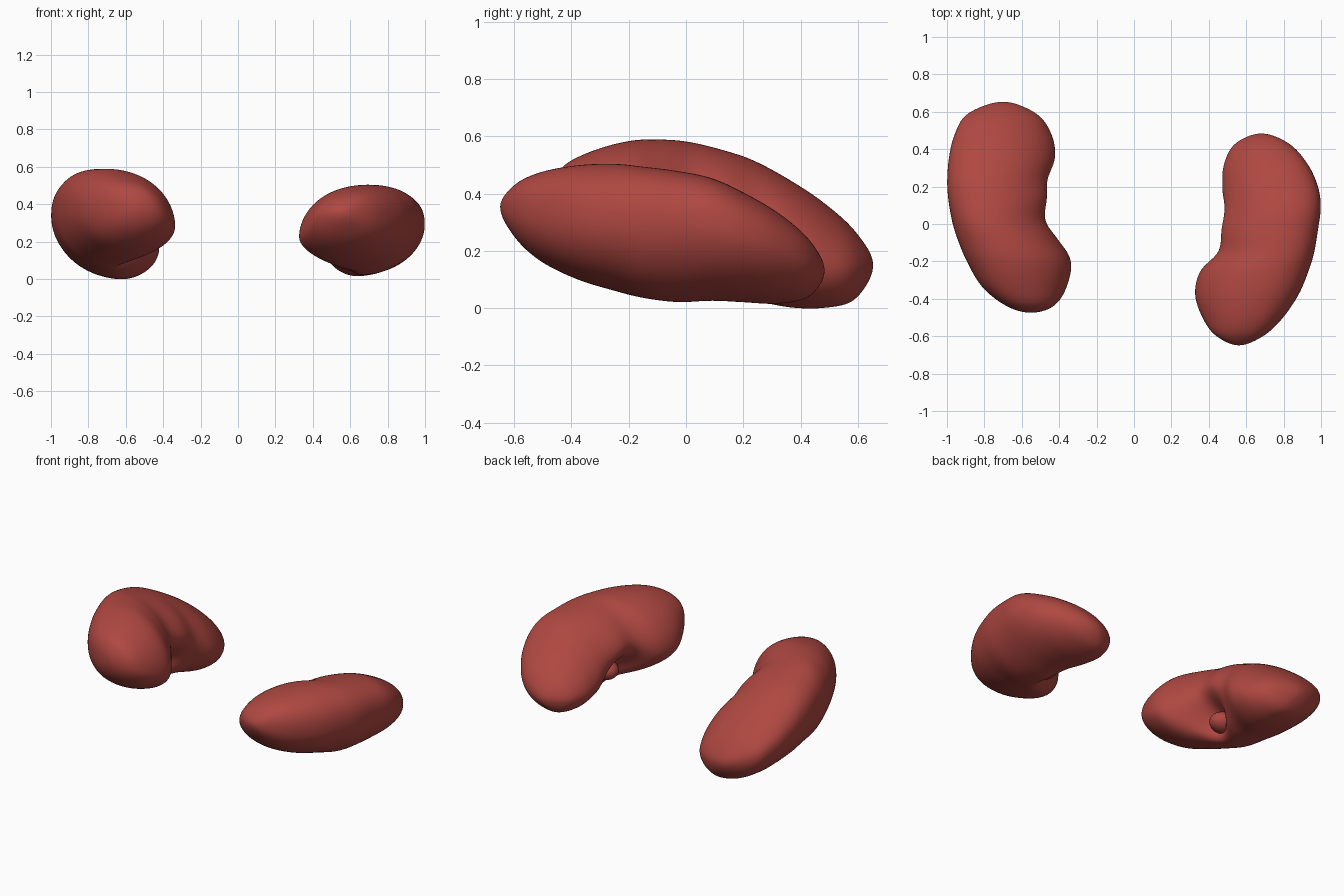
import bpy, bmesh, math
from mathutils import Vector

if "Cube" in bpy.data.objects:
    bpy.data.objects.remove(bpy.data.objects["Cube"])

mat = bpy.data.materials.new("kidney_red")
mat.diffuse_color = (0.43, 0.064, 0.053, 1)
mat.use_nodes = True
mat.node_tree.nodes["Principled BSDF"].inputs["Base Color"].default_value = mat.diffuse_color


def catmull(rows, steps):
    # smooth interpolation through all columns of the station table
    first = tuple(2 * a - b for a, b in zip(rows[0], rows[1]))
    last = tuple(2 * a - b for a, b in zip(rows[-1], rows[-2]))
    # y is mirrored past the ends, which keeps the tips round
    pts = [(rows[1][0],) + first[1:]] + list(rows) + [(rows[-2][0],) + last[1:]]
    out = []
    for i in range(1, len(pts) - 2):
        for s in range(steps):
            t = s / steps
            out.append([0.5 * (2 * b + (c - a) * t + (2 * a - 5 * b + 4 * c - d) * t * t
                               + (3 * b - a - 3 * c + d) * t ** 3)
                        for a, b, c, d in zip(*pts[i - 1:i + 3])])
    return out + [list(rows[-1])]


def finish(bm, name):
    bmesh.ops.recalc_face_normals(bm, faces=bm.faces)
    me = bpy.data.meshes.new(name)
    bm.to_mesh(me)
    bm.free()
    for p in me.polygons:
        p.use_smooth = True
    me.materials.append(mat)
    ob = bpy.data.objects.new(name, me)
    bpy.context.collection.objects.link(ob)
    return ob


def kidney(name, side, rows, hilum, seg=48):
    # rows: y, inner |x|, outer |x|, bottom z, top z, inner z, outer z
    bm = bmesh.new()
    rings = []
    st = catmull(rows, 6)
    y0, y1 = rows[0][0], rows[-1][0]
    for y, xi, xo, zb, zt, zi, zo in st[1:-1]:
        t = (y - y0) / (y1 - y0)
        crest, keel = 0.6, 0.5 - 0.18 * t    # where the top and bottom lie across x
        zo += 0.08 * math.sin(math.pi * t) * t
        ring = []
        for k in range(seg):
            a = 2 * math.pi * k / seg
            c, s = math.cos(a), math.sin(a)
            xm = xi + (xo - xi) * (crest if s > 0 else keel)
            # fuller upper outer quarter, flatter lower outer and upper inner
            if c > 0:
                e = 0.86 - 0.1 * t if s > 0 else 0.9 + 0.28 * t
            else:
                e = 1.0 + 0.2 * t if s > 0 else 1.0
            c = math.copysign(abs(c) ** e, c)
            s = math.copysign(abs(s) ** e, s)
            x = xm + c * (xo - xm if c > 0 else xm - xi)
            zmid = zo + (zi - zo) * (1 - c) / 2
            z = zmid + s * (zt - zmid if s > 0 else zmid - zb)
            # hollow of the hilum, on the inner side only
            if c < 0.1:
                g = math.exp(-((y - hilum[1]) / 0.11) ** 2 - ((z - hilum[2]) / 0.09) ** 2)
                x += 0.15 * g * min(1, (0.1 - c) * 2)
            ring.append(bm.verts.new((side * x, y, z)))
        rings.append(ring)
    for r0, r1 in zip(rings, rings[1:]):
        for k in range(seg):
            bm.faces.new((r0[k], r0[(k + 1) % seg], r1[(k + 1) % seg], r1[k]))
    for ring, row in ((rings[0], rows[0]), (rings[-1], rows[-1])):
        tip = bm.verts.new((side * row[1], row[0], row[5]))
        for k in range(seg):
            bm.faces.new((ring[k], ring[(k + 1) % seg], tip))
    ob = finish(bm, name)
    m = ob.modifiers.new("smooth", 'SMOOTH')
    m.factor, m.iterations = 0.4, 3
    m = ob.modifiers.new("subdivision", 'SUBSURF')
    m.levels = m.render_levels = 1

    # small rounded vessel stump sunk into the hilum
    bm = bmesh.new()
    bmesh.ops.create_uvsphere(bm, u_segments=24, v_segments=14, radius=1)
    for v in bm.verts:
        v.co = Vector((side * (hilum[0] + 0.17 + v.co.x * 0.09),
                       hilum[1] + v.co.y * 0.075,
                       hilum[2] - 0.02 + v.co.z * 0.06))
    finish(bm, name + "_vessel_stump")


kidney("left_kidney", -1, [
    (-0.475, 0.55, 0.55, 0.38, 0.38, 0.38, 0.38),
    (-0.44, 0.43, 0.68, 0.27, 0.485, 0.36, 0.38),
    (-0.34, 0.36, 0.81, 0.18, 0.545, 0.31, 0.37),
    (-0.20, 0.335, 0.895, 0.12, 0.585, 0.28, 0.36),
    (-0.08, 0.40, 0.945, 0.085, 0.59, 0.28, 0.34),
    (0.02, 0.46, 0.975, 0.06, 0.58, 0.30, 0.32),
    (0.14, 0.45, 0.995, 0.04, 0.55, 0.29, 0.31),
    (0.24, 0.455, 1.0, 0.025, 0.515, 0.25, 0.28),
    (0.36, 0.42, 0.99, 0.002, 0.45, 0.18, 0.25),
    (0.48, 0.44, 0.96, 0.0, 0.37, 0.14, 0.21),
    (0.59, 0.52, 0.89, 0.03, 0.27, 0.14, 0.18),
    (0.655, 0.70, 0.70, 0.15, 0.15, 0.15, 0.15),
], (0.45, 0.06, 0.18))

kidney("right_kidney", 1, [
    (-0.65, 0.56, 0.56, 0.355, 0.355, 0.355, 0.355),
    (-0.60, 0.44, 0.69, 0.25, 0.43, 0.34, 0.34),
    (-0.51, 0.37, 0.79, 0.165, 0.475, 0.28, 0.32),
    (-0.38, 0.325, 0.88, 0.10, 0.50, 0.23, 0.30),
    (-0.25, 0.35, 0.935, 0.06, 0.505, 0.23, 0.28),
    (-0.15, 0.43, 0.965, 0.035, 0.495, 0.23, 0.27),
    (-0.03, 0.445, 0.985, 0.02, 0.48, 0.24, 0.26),
    (0.09, 0.475, 1.0, 0.025, 0.455, 0.22, 0.24),
    (0.20, 0.47, 0.985, 0.02, 0.405, 0.17, 0.21),
    (0.32, 0.48, 0.93, 0.015, 0.335, 0.14, 0.18),
    (0.43, 0.54, 0.83, 0.04, 0.24, 0.13, 0.15),
    (0.485, 0.68, 0.68, 0.13, 0.13, 0.13, 0.13),
], (0.45, -0.07, 0.14))
